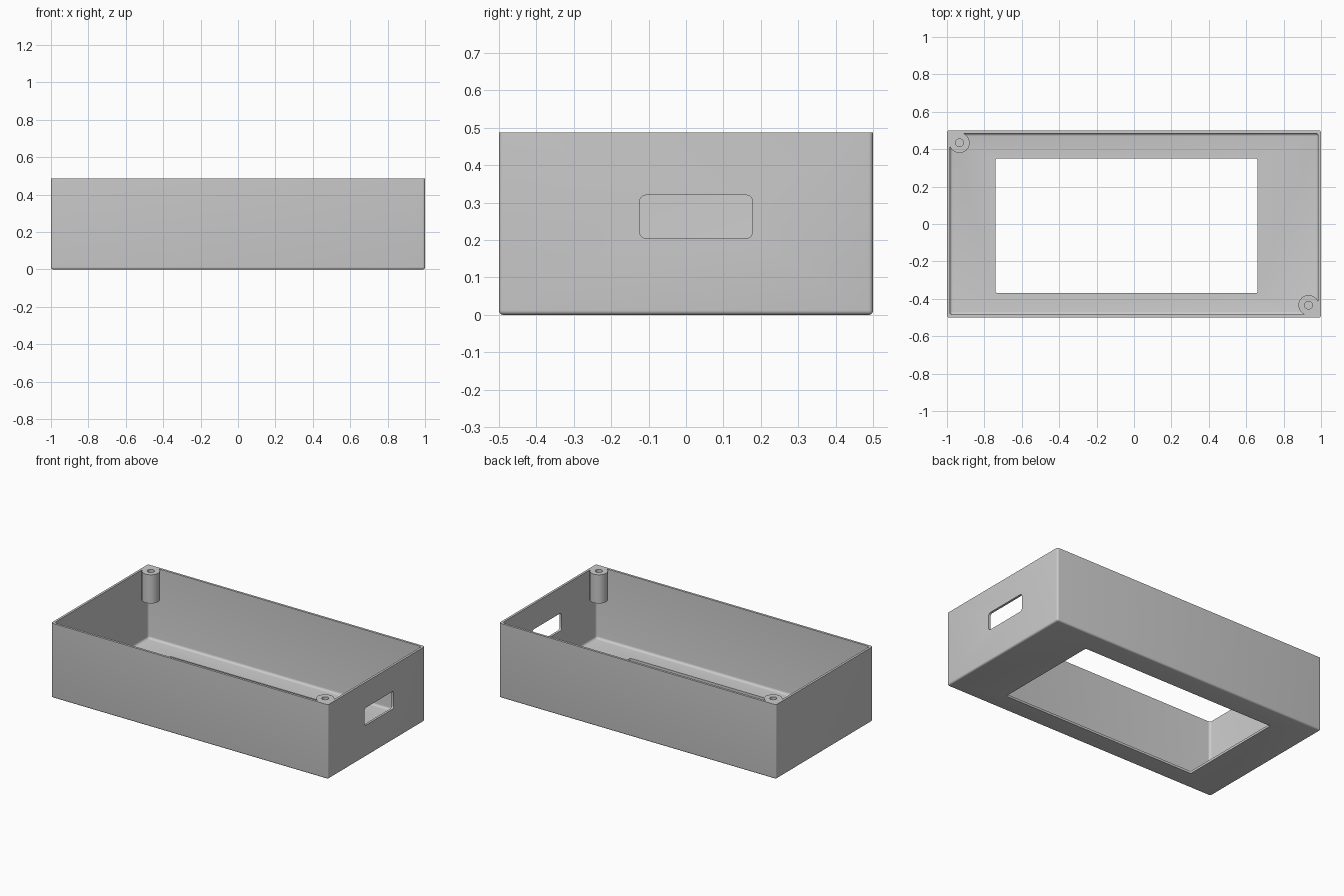
import bpy, bmesh
from mathutils import Vector

if "Cube" in bpy.data.objects:
    bpy.data.objects.remove(bpy.data.objects["Cube"], do_unlink=True)

HEIGHT, WALL = 0.487, 0.015

grey = bpy.data.materials.new("light grey plastic")
grey.use_nodes = True
grey.diffuse_color = (0.6, 0.6, 0.6, 1)
grey.node_tree.nodes["Principled BSDF"].inputs["Base Color"].default_value = (0.6, 0.6, 0.6, 1)


def to_object(bm, name):
    bmesh.ops.recalc_face_normals(bm, faces=bm.faces)
    mesh = bpy.data.meshes.new(name)
    bm.to_mesh(mesh)
    bm.free()
    mesh.materials.append(grey)
    obj = bpy.data.objects.new(name, mesh)
    bpy.context.collection.objects.link(obj)
    return obj


def box(name, low, high, radius=0, keep=None):
    """Box between two corners; edges chosen by keep(direction, middle) are rounded."""
    low, high = Vector(low), Vector(high)
    bm = bmesh.new()
    bmesh.ops.create_cube(bm, size=1)
    for v in bm.verts:
        v.co = Vector([(a + b) / 2 + (b - a) * c for a, b, c in zip(low, high, v.co)])
    if radius:
        edges = [e for e in bm.edges
                 if keep((e.verts[1].co - e.verts[0].co).normalized(),
                         (e.verts[0].co + e.verts[1].co) / 2)]
        bmesh.ops.bevel(bm, geom=edges, offset=radius, segments=5,
                        profile=0.5, affect='EDGES')
    return to_object(bm, name)


def cylinder(name, x, y, bottom, top, radius):
    bm = bmesh.new()
    bmesh.ops.create_cone(bm, cap_ends=True, segments=40, radius1=radius,
                          radius2=radius, depth=top - bottom)
    bmesh.ops.translate(bm, verts=bm.verts, vec=(x, y, (bottom + top) / 2))
    return to_object(bm, name)


def combine(target, tool, operation):
    mod = target.modifiers.new(operation.lower(), 'BOOLEAN')
    mod.object, mod.operation, mod.solver = tool, operation, 'EXACT'
    select(target)
    bpy.ops.object.modifier_apply(modifier=mod.name)
    bpy.data.objects.remove(tool, do_unlink=True)


def select(obj):
    bpy.ops.object.select_all(action='DESELECT')
    obj.select_set(True)
    bpy.context.view_layer.objects.active = obj


def not_top(direction, middle):
    return middle.z < HEIGHT - 0.01 or abs(direction.z) > 0.9


# Open tray with rounded bottom and corners
tray = box("enclosure_tray", (-1, -0.5, 0), (1, 0.5, HEIGHT), 0.012, not_top)
cavity = box("cavity_cutter", (WALL - 1, WALL - 0.5, WALL),
             (1 - WALL, 0.5 - WALL, HEIGHT + 0.2), 0.016, not_top)
combine(tray, cavity, 'DIFFERENCE')

# Large window in the floor
window = box("window_cutter", (-0.74, -0.37, -0.1), (0.66, 0.35, 0.1), 0.01,
             lambda d, m: abs(d.z) > 0.9)
combine(tray, window, 'DIFFERENCE')

# Rounded port through one end wall
port = box("port_cutter", (0.9, -0.123, 0.205), (1.1, 0.177, 0.32), 0.015,
           lambda d, m: abs(d.x) > 0.9)
combine(tray, port, 'DIFFERENCE')

# Screw posts hanging from two opposite corners, each blended into its corner
parts = [tray]
for name, s in (("back_screw_post", -1), ("front_screw_post", 1)):
    x, y, bottom = s * 0.933, s * -0.434, 0.3
    post = cylinder(name, x, y, bottom, HEIGHT, 0.054)
    xs, ys = sorted((x, s * 0.988)), sorted((y, s * -0.488))
    filler = box("corner_filler", (xs[0], ys[0], bottom), (xs[1], ys[1], HEIGHT))
    combine(post, filler, 'UNION')
    hole = cylinder("hole_cutter", x, y, bottom + 0.03, HEIGHT + 0.1, 0.021)
    combine(post, hole, 'DIFFERENCE')
    parts.append(post)

for obj in parts:
    select(obj)
    bpy.ops.object.shade_smooth_by_angle(angle=0.6)
